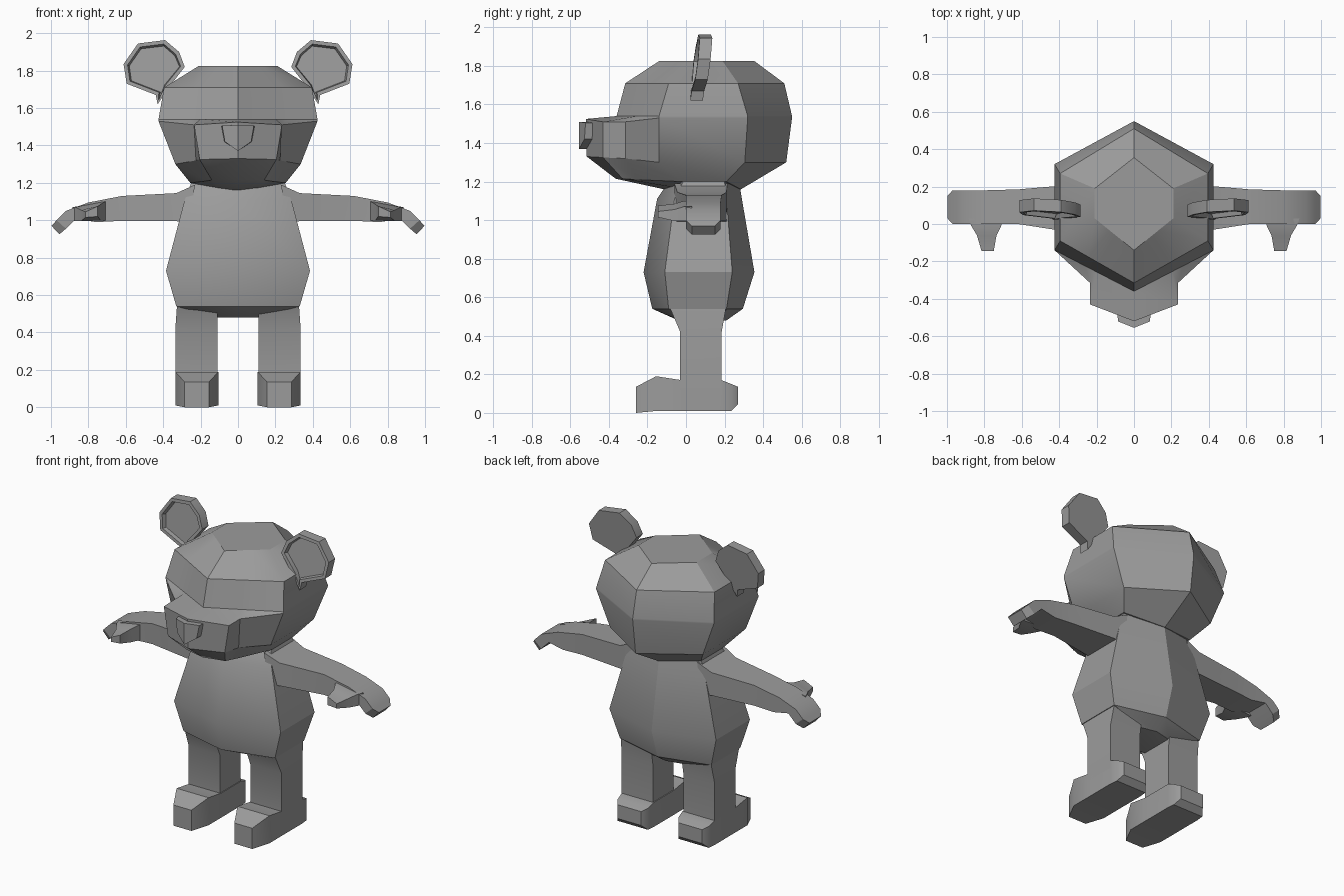
import bpy, bmesh, math

if "Cube" in bpy.data.objects:
    bpy.data.objects.remove(bpy.data.objects["Cube"])

grey = bpy.data.materials.new("warm_grey")
grey.diffuse_color = (0.33, 0.33, 0.33, 1)
grey.use_nodes = True
grey.node_tree.nodes["Principled BSDF"].inputs["Base Color"].default_value = grey.diffuse_color


def finish(name, bm, mirror=False):
    """Clean the mesh, smooth shallow edges and optionally mirror it in x."""
    bmesh.ops.remove_doubles(bm, verts=bm.verts, dist=0.0005)
    bmesh.ops.recalc_face_normals(bm, faces=bm.faces)
    me = bpy.data.meshes.new(name)
    bm.to_mesh(me)
    bm.free()
    me.materials.append(grey)
    me.shade_smooth()
    me.set_sharp_from_angle(angle=math.radians(30))
    ob = bpy.data.objects.new(name, me)
    bpy.context.collection.objects.link(ob)
    if mirror:
        ob.modifiers.new("mirror", 'MIRROR').use_clip = False
    return ob


def loft(rings):
    """Skin a stack of equal-length point rings and cap both ends."""
    bm = bmesh.new()
    vs = [[bm.verts.new(p) for p in r] for r in rings]
    n = len(vs[0])
    for a, b in zip(vs, vs[1:]):
        for i in range(n):
            j = (i + 1) % n
            bm.faces.new((a[i], a[j], b[j], b[i]))
    bm.faces.new(vs[0])
    bm.faces.new(vs[-1])
    return bm


def sym(half):
    """Complete a ring from its right half (front centre to back centre)."""
    return half + [(-x, y, z) for x, y, z in half[-2:0:-1]]


def hex_half(w, f, s1, s2, b, z):
    return [(0, f, z), (w, s1, z), (w, s2, z), (0, b, z)]


def skull_half(w, f, s1, s2, b, z):
    """Hexagon with two extra points along the front edge for the muzzle."""
    extra = [(w * t, f + (s1 - f) * t, z) for t in (0.48, 0.62)]
    h = hex_half(w, f, s1, s2, b, z)
    return h[:1] + extra + h[1:]


# Head with muzzle
head = [
    skull_half(0.21, -0.14, 0.03, 0.19, 0.355, 1.825),
    skull_half(0.395, -0.315, -0.09, 0.27, 0.51, 1.71),
    skull_half(0.425, -0.36, -0.14, 0.32, 0.55, 1.54),
    [(0, -0.52, 1.525), (0.235, -0.43, 1.51), (0.235, -0.315, 1.51),
     (0.425, -0.14, 1.53), (0.425, 0.32, 1.53), (0, 0.55, 1.53)],
    [(0, -0.515, 1.33), (0.205, -0.43, 1.325), (0.225, -0.315, 1.32),
     (0.335, -0.14, 1.3), (0.335, 0.305, 1.3), (0, 0.52, 1.3)],
    [(0, -0.365, 1.215), (0.14, -0.33, 1.215), (0.17, -0.25, 1.21),
     (0.255, -0.02, 1.2), (0.255, 0.21, 1.2), (0, 0.285, 1.16)],
    [(0, -0.09, 1.155), (0.1, -0.06, 1.17), (0.15, -0.05, 1.18),
     (0.255, -0.02, 1.2), (0.255, 0.21, 1.2), (0, 0.285, 1.16)],
]
finish("head", loft([sym(h) for h in head]))

# Nose: folded plate on the muzzle tip
nose = [(0, 1.51), (0.085, 1.505), (0.07, 1.42), (0, 1.37)]
outline = nose + [(-x, z) for x, z in nose[-2:0:-1]]
front = [(x, -0.555 + abs(x) * 0.4, z) for x, z in outline]
back = [(x * 1.05, -0.48, z) for x, z in outline]
bm = loft([back, front])
bm.faces.ensure_lookup_table()
cap = bm.faces[-1]
cv = list(cap.verts)
bmesh.ops.connect_verts(bm, verts=[cv[0], cv[3]])
finish("nose", bm)

# Torso
torso = [
    (0.25, -0.09, -0.015, 0.2, 0.275, 1.2),
    (0.285, -0.15, -0.06, 0.21, 0.29, 1.11),
    (0.385, -0.22, -0.11, 0.24, 0.355, 0.73),
    (0.33, -0.175, -0.09, 0.21, 0.295, 0.54),
    (0.11, -0.04, -0.03, 0.185, 0.21, 0.48),
]
finish("torso", loft([sym(hex_half(*t)) for t in torso]))

# Legs: flared at the hip
leg = [(0.56, -0.09, 0.21, 0.11, 0.325), (0.42, -0.03, 0.185, 0.11, 0.335),
       (0.12, -0.03, 0.185, 0.11, 0.335)]
finish("leg", loft([[(a, f, z), (b, f, z), (b, k, z), (a, k, z)]
                    for z, f, k, a, b in leg]), True)

# Feet: sections from toe to heel (y, half width, bottom, top)
foot = [(-0.26, 0.065, 0, 0.135), (-0.155, 0.115, 0.01, 0.19),
        (-0.025, 0.115, 0.01, 0.17), (0.185, 0.115, 0.01, 0.17),
        (0.235, 0.11, 0.01, 0.15), (0.27, 0.085, 0.045, 0.135)]
cx = 0.22
finish("foot", loft([[(cx - w, y, a), (cx + w, y, a), (cx + w, y, b), (cx - w, y, b)]
                     for y, w, a, b in foot]), True)

# Arms: sections from shoulder to hand (top x, z, bottom x, z, front y, back y)
arm = [(0.23, 1.19, 0.26, 0.99, -0.06, 0.215), (0.33, 1.145, 0.33, 0.995, -0.045, 0.21),
       (0.62, 1.13, 0.62, 0.997, 0.0, 0.185), (0.80, 1.095, 0.76, 0.99, 0.0, 0.18),
       (0.92, 1.05, 0.865, 1.01, 0.0, 0.18), (0.97, 1.0, 0.92, 0.955, 0.0, 0.18),
       (0.997, 0.97, 0.955, 0.925, 0.03, 0.15)]
finish("arm", loft([[(tx, f, tz), (tx, k, tz), (bx, k, bz), (bx, f, bz)]
                    for tx, tz, bx, bz, f, k in arm]), True)

# Thumbs
thumb = [(0.03, 0.70, 0.885, 1.0, 1.10), (-0.01, 0.71, 0.87, 1.0, 1.10),
         (-0.06, 0.735, 0.84, 1.0, 1.085), (-0.145, 0.75, 0.815, 1.02, 1.075)]
finish("thumb", loft([[(a, y, lo), (b, y, lo - 0.005), (b, y, hi - 0.03), (a, y, hi)]
                      for y, a, b, lo, hi in thumb]), True)

# Ears: tilted plates with a sunken inner panel
ear = [(0.43, 1.62), (0.44, 1.67), (0.595, 1.73), (0.612, 1.835), (0.535, 1.945),
       (0.39, 1.963), (0.315, 1.90), (0.285, 1.82), (0.37, 1.71)]


def ear_y(x, z):
    return 0.02 + 0.13 * (z - 1.62) + 0.07 * (x - 0.4)


bm = loft([[(x, ear_y(x, z) + 0.065, z) for x, z in ear],
           [(x, ear_y(x, z), z) for x, z in ear]])
bmesh.ops.recalc_face_normals(bm, faces=bm.faces)
bm.faces.ensure_lookup_table()
panel = bm.faces[-1]
bmesh.ops.inset_region(bm, faces=[panel], thickness=0.022)
bmesh.ops.inset_region(bm, faces=[panel], thickness=0.008, depth=-0.025)
finish("ear", bm, True)
